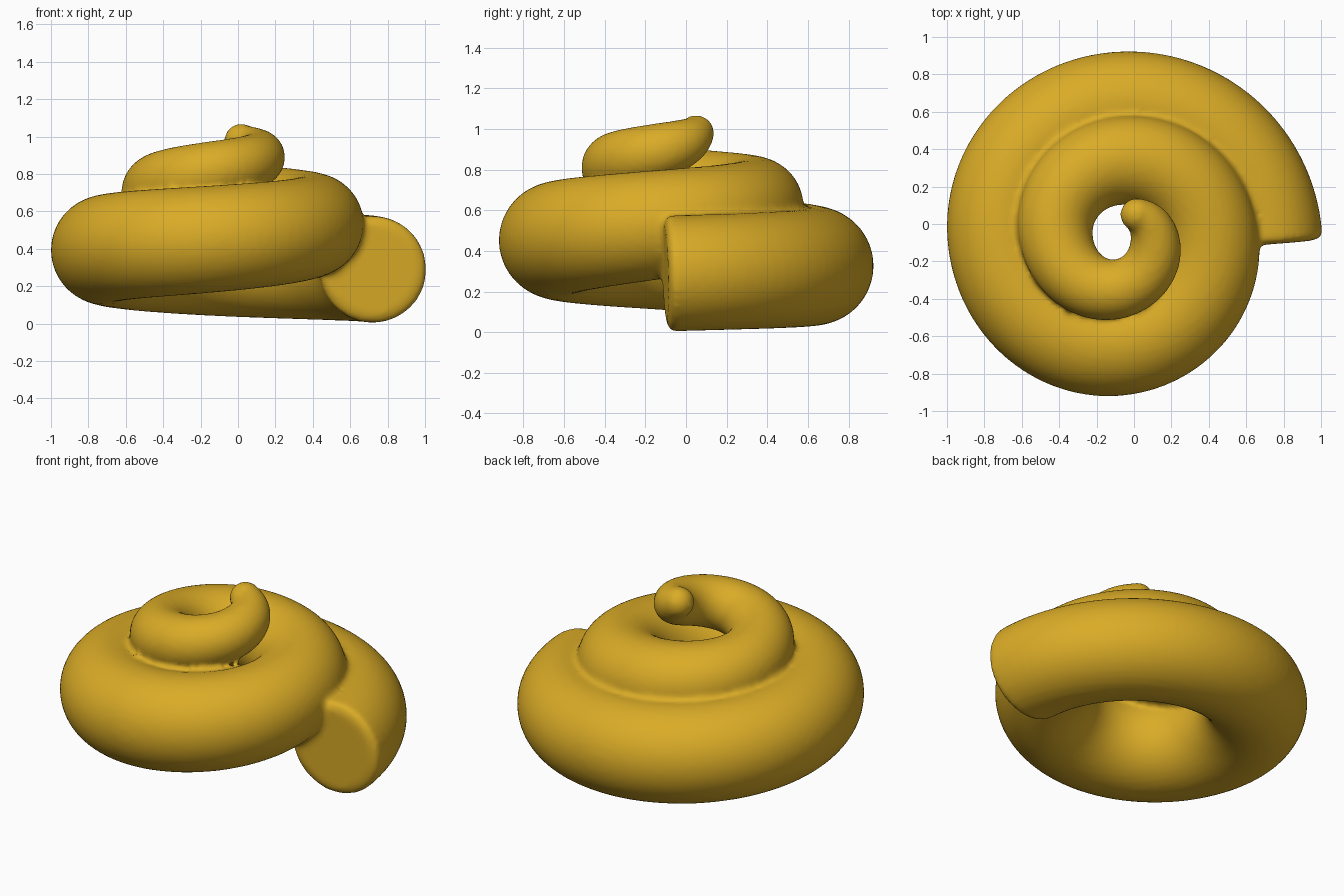
import bpy, bmesh, math
from mathutils import Vector

default = bpy.data.objects.get("Cube")
if default:
    bpy.data.objects.remove(default)

gold = bpy.data.materials.new("golden yellow")
gold.use_nodes = True
colour = (0.70, 0.41, 0.02, 1)
gold.diffuse_color = colour
bsdf = gold.node_tree.nodes["Principled BSDF"]
bsdf.inputs["Base Color"].default_value = colour
bsdf.inputs["Roughness"].default_value = 0.6

# Spiral keys, one per quarter turn: distance from axis, height, tube radius
AXIS = Vector((-0.10, -0.04, 0))
KEYS = [Vector(k) for k in (
    (0.82, 0.29, 0.285), (0.67, 0.33, 0.29), (0.61, 0.395, 0.29),
    (0.595, 0.455, 0.285), (0.50, 0.54, 0.265), (0.375, 0.63, 0.235),
    (0.32, 0.71, 0.20), (0.31, 0.82, 0.16), (0.20, 0.92, 0.125),
    (0.07, 1.07, 0.03))]
START, END, STEPS, SIDES = -0.03, 8.42, 200, 40


def key(i):
    """Key i, continued in a straight line past either end."""
    if i < 0:
        return KEYS[0] * 2 - KEYS[1]
    if i >= len(KEYS):
        return KEYS[-1] * 2 - KEYS[-2]
    return KEYS[i]


def sample(t):
    """Centre and radius of the tube after t quarter turns."""
    i = max(0, math.floor(t))
    f = t - i
    a, b, c, d = (key(i + k) for k in (-1, 0, 1, 2))
    v = b + (c - a) * f / 2 + (a * 2 - b * 5 + c * 4 - d) * f**2 / 2 \
        + (b * 3 - c * 3 + d - a) * f**3 / 2
    ang = t * math.pi / 2
    return AXIS + Vector((v.x * math.cos(ang), v.x * math.sin(ang), v.y)), v.z


def frame(t):
    """Forward, sideways and upward directions of the tube."""
    fwd = (sample(t + 0.01)[0] - sample(t - 0.01)[0]).normalized()
    side = fwd.cross(Vector((0, 0, 1))).normalized()
    return fwd, side, side.cross(fwd)


bm = bmesh.new()
rings = []


def add_ring(t, shift=0, scale=1):
    centre, r = sample(t)
    fwd, side, up = frame(t)
    ring = []
    for k in range(SIDES):
        a = math.tau * k / SIDES
        ring.append(bm.verts.new(centre + fwd * shift * r
                    + (side * math.cos(a) + up * math.sin(a)) * r * scale))
    rings.append(ring)


# Blunt, slightly rounded lower end
add_ring(START, -0.08, 0.85)
add_ring(START, -0.03, 0.96)
# Coiled body
for s in range(STEPS + 1):
    add_ring(START + (END - START) * s / STEPS)
# Round tip
for s in range(1, 7):
    a = math.pi / 2 * s / 7
    add_ring(END, math.sin(a), math.cos(a))

for r0, r1 in zip(rings, rings[1:]):
    for k in range(SIDES):
        n = (k + 1) % SIDES
        bm.faces.new((r0[k], r0[n], r1[n], r1[k]))
bm.faces.new(rings[0])
bm.faces.new(rings[-1])
bmesh.ops.recalc_face_normals(bm, faces=bm.faces)

mesh = bpy.data.meshes.new("spiral_coil")
bm.to_mesh(mesh)
bm.free()
mesh.materials.append(gold)
mesh.shade_smooth()
coil = bpy.data.objects.new("spiral_coil", mesh)
bpy.context.collection.objects.link(coil)

# Fuse the touching turns and soften the seams
fuse = coil.modifiers.new("fuse", 'REMESH')
fuse.mode = 'VOXEL'
fuse.voxel_size = 0.018
fuse.use_smooth_shade = True
soften = coil.modifiers.new("soften", 'SMOOTH')
soften.factor = 0.5
soften.iterations = 5
